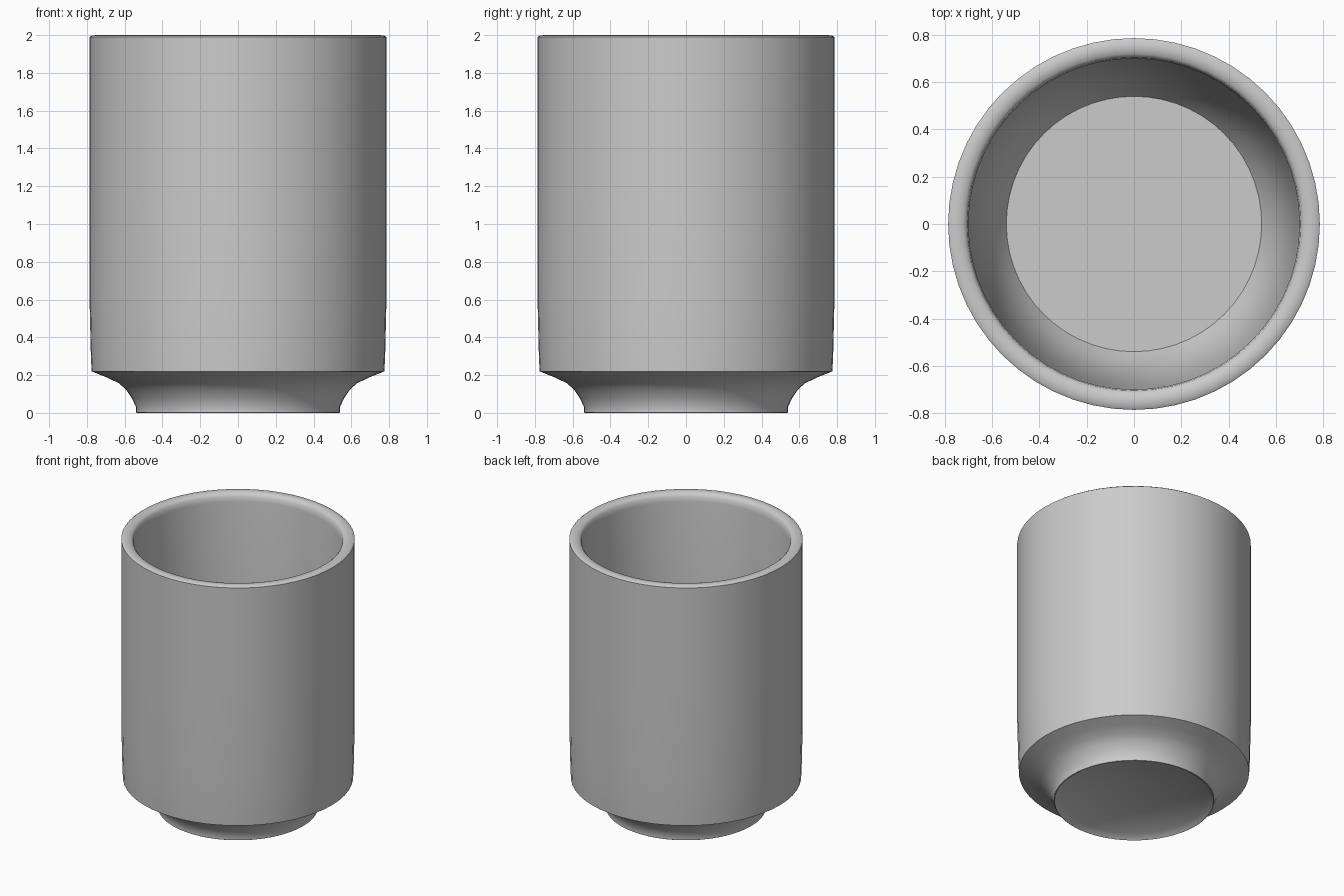
import bpy
import bmesh
import math

cube = bpy.data.objects.get("Cube")
if cube:
    bpy.data.objects.remove(cube, do_unlink=True)

SEGMENTS = 56

# Plain grey ceramic
grey = bpy.data.materials.new("light grey ceramic")
grey.use_nodes = True
colour = (0.6, 0.6, 0.6, 1)
grey.diffuse_color = colour
grey.node_tree.nodes["Principled BSDF"].inputs["Base Color"].default_value = colour

# Cup section, as radius and height: underside, foot, shoulder, wall, lip, inside
underside = [(0, 0.03), (0.495, 0.03), (0.535, 0)]
foot = [(0.54, 0.003), (0.54, 0.03), (0.56, 0.075), (0.59, 0.12), (0.63, 0.157)]
outer_wall = [(0.70, 0.19), (0.775, 0.22), (0.779, 0.3), (0.786, 0.6), (0.786, 1.2), (0.786, 1.97)]
lip = [(0.786, 1.99), (0.775, 1.998), (0.747, 2), (0.72, 1.995), (0.705, 1.98)]
inside = [(0.70, 1.94), (0.692, 1.2), (0.67, 0.6), (0.63, 0.35), (0.58, 0.22), (0.54, 0.16), (0, 0.16)]
profile = underside + foot + outer_wall + lip + inside


def lathe(name, section, material):
    """Spin a section around the z axis into a closed solid."""
    bm = bmesh.new()
    verts = [bm.verts.new((r, 0, z)) for r, z in section]
    edges = [bm.edges.new(pair) for pair in zip(verts, verts[1:])]
    bmesh.ops.spin(bm, geom=verts + edges, cent=(0, 0, 0), axis=(0, 0, 1),
                   angle=math.tau, steps=SEGMENTS, use_duplicate=False)
    bmesh.ops.remove_doubles(bm, verts=bm.verts, dist=0.0005)
    bmesh.ops.recalc_face_normals(bm, faces=bm.faces)
    mesh = bpy.data.meshes.new(name)
    bm.to_mesh(mesh)
    bm.free()
    mesh.materials.append(material)
    obj = bpy.data.objects.new(name, mesh)
    bpy.context.collection.objects.link(obj)
    return obj


cup = lathe("cup", profile, grey)

# Soft shading, with crisp edges at the floor and foot
bpy.ops.object.select_all(action="DESELECT")
cup.select_set(True)
bpy.context.view_layer.objects.active = cup
bpy.ops.object.shade_smooth_by_angle(angle=math.radians(42))
